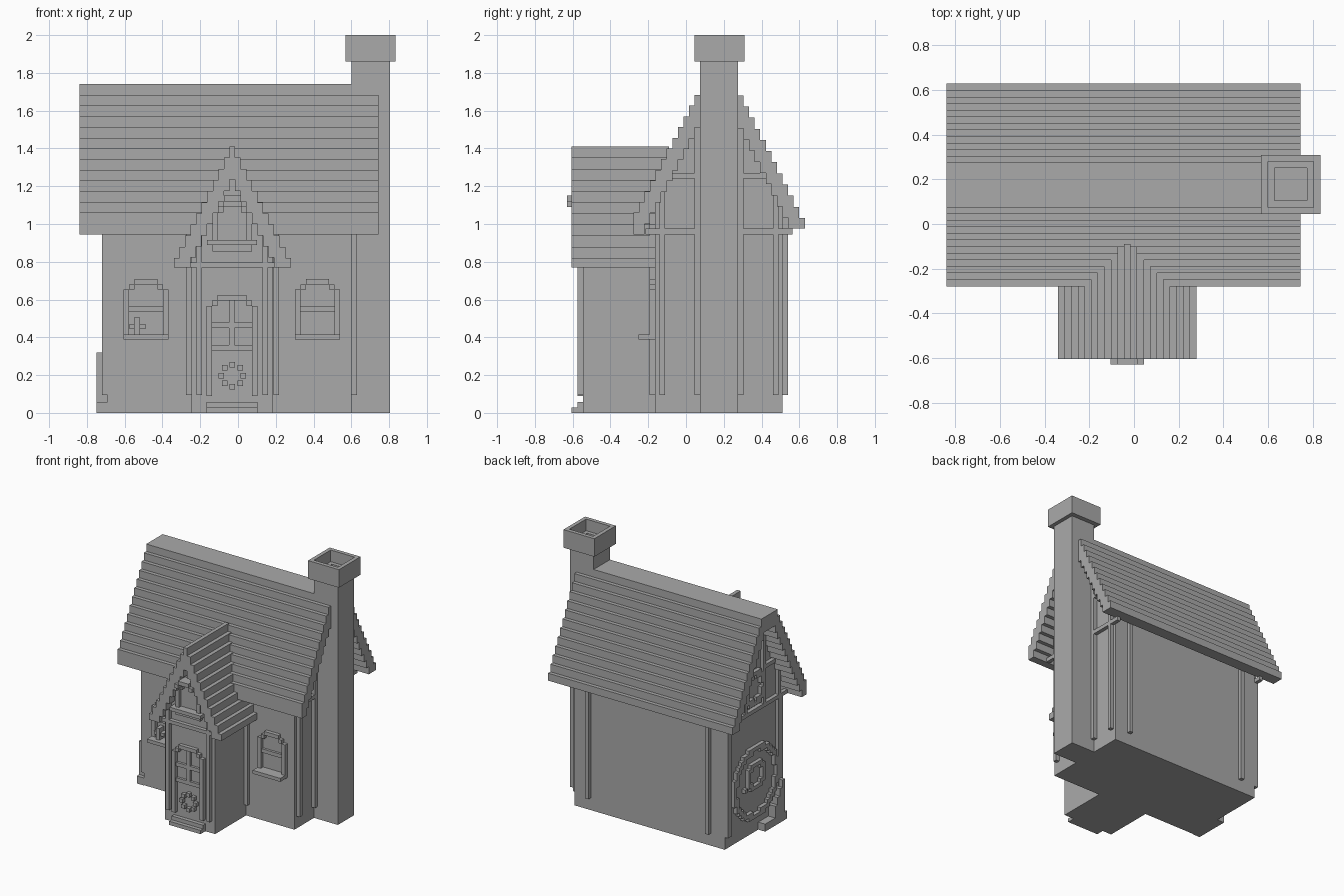
import bpy
import bmesh
import math

cube = bpy.data.objects.get("Cube")
if cube:
    bpy.data.objects.remove(cube, do_unlink=True)

stone = bpy.data.materials.new("plain grey")
stone.use_nodes = True
GREY = (0.4, 0.4, 0.4, 1)
stone.diffuse_color = GREY
stone.node_tree.nodes["Principled BSDF"].inputs["Base Color"].default_value = GREY

V = 0.029           # size of one small block
CY = 0.175          # ridge line of the main house
CX = -0.03          # centre line of the porch
LEFT, RIGHT = -0.69, 0.6
FRONT, BACK = -0.165, 0.51
PORCH = -0.545


def finish(name, bm):
    bmesh.ops.recalc_face_normals(bm, faces=bm.faces)
    mesh = bpy.data.meshes.new(name)
    bm.to_mesh(mesh)
    bm.free()
    mesh.materials.append(stone)
    obj = bpy.data.objects.new(name, mesh)
    bpy.context.collection.objects.link(obj)
    return obj


def blocks(name, boxes):
    """One object from boxes given as (x0, x1, y0, y1, z0, z1)."""
    bm = bmesh.new()
    for x0, x1, y0, y1, z0, z1 in boxes:
        verts = bmesh.ops.create_cube(bm, size=1)["verts"]
        bmesh.ops.scale(bm, vec=(x1 - x0, y1 - y0, z1 - z0), verts=verts)
        bmesh.ops.translate(bm, vec=((x0 + x1) / 2, (y0 + y1) / 2, (z0 + z1) / 2), verts=verts)
    return finish(name, bm)


def prism(name, pts, a, b, along_x):
    """Extrude a (side, z) outline from a to b."""
    bm = bmesh.new()
    place = (lambda s, z: (a, s, z)) if along_x else (lambda s, z: (s, a, z))
    face = bm.faces.new([bm.verts.new(place(s, z)) for s, z in pts])
    geo = bmesh.ops.extrude_face_region(bm, geom=[face])["geom"]
    move = (b - a, 0, 0) if along_x else (0, b - a, 0)
    bmesh.ops.translate(bm, vec=move, verts=[g for g in geo if isinstance(g, bmesh.types.BMVert)])
    return finish(name, bm)


def stairs(centre, side, half, top, run, drop, count):
    """Stepped slope from the ridge outwards."""
    pts = []
    for k in range(count + 1):
        s = centre + side * (half + run * k)
        pts += [(s, top - drop * k), (s, top - drop * (k + 1))]
    return pts


def roof_outline(centre, half, top, run, drops, count, eaves):
    """Closed shell outline, four blocks thick."""
    outer, inner = [], []
    for side, drop, eave in zip((-1, 1), drops, eaves):
        o = stairs(centre, side, half, top, run, drop, count)
        o[-1] = (o[-1][0], eave)
        i = stairs(centre, side, half - run, top - 4 * V, run, drop, count)
        i = [(s, max(z, eave)) for s, z in i]
        i[-1] = (i[-1][0], eave)
        # drop repeated points along the eave
        i = [p for n, p in enumerate(i) if n == 0 or p != i[n - 1]]
        outer.append(o)
        inner.append(i)
    return outer[0][::-1] + outer[1] + inner[1][::-1] + inner[0]


# main walls with stepped gables tucked under the roof
def gable_outline(centre, half, top, run, drop, low, left, right):
    l = [p for p in stairs(centre, -1, half, top, run, drop, 14) if p[0] > left + 0.002 and p[1] > low]
    r = [p for p in stairs(centre, 1, half, top, run, drop, 14) if p[0] < right - 0.002 and p[1] > low]
    return [(left, 0), (left, l[-1][1])] + l[::-1] + r + [(right, r[-1][1]), (right, 0)]


prism("house_walls", gable_outline(CY, 0.1, 1.65, 0.0295, 0.058, 0.9, FRONT, BACK), LEFT, RIGHT, True)
prism("porch_walls", gable_outline(CX, 0.015, 1.32, 0.0295, 0.059, 0.7, -0.245, 0.185), PORCH, -0.1, False)

# stepped roofs
prism("main_roof", roof_outline(CY, 0.1, 1.74, 0.0295, (0.0567, 0.059), 12, (0.945, 0.975)), -0.84, 0.745, True)
prism("porch_roof", roof_outline(CX, 0.015, 1.41, 0.0295, (0.059, 0.059), 10, (0.77, 0.77)), -0.605, -0.09, False)

# chimney with an open cap
blocks("chimney", [(0.6, 0.805, 0.075, 0.275, 0, 1.86)])
cap = [(0.57, 0.6, 0.045, 0.31, 1.86, 2), (0.805, 0.835, 0.045, 0.31, 1.86, 2),
       (0.6, 0.805, 0.045, 0.075, 1.86, 2), (0.6, 0.805, 0.28, 0.31, 1.86, 2)]
blocks("chimney_cap", cap)
blocks("chimney_lip", [(0.6, 0.805, 0.075, 0.105, 1.86, 1.91), (0.6, 0.805, 0.25, 0.28, 1.86, 1.91),
                       (0.6, 0.63, 0.105, 0.25, 1.86, 1.91), (0.775, 0.805, 0.105, 0.25, 1.86, 1.91)])

# timber posts and beams on both end walls
for label, x0 in (("left", LEFT - V), ("right", RIGHT)):
    x1 = x0 + V
    beams = []
    for m in (-1, 1):
        def beam(a, b, z0, z1):
            ya, yb = sorted((CY + m * a, CY + m * b))
            beams.append((x0, x1, ya, yb, z0, z1))
        beam(0.285, 0.315, 0.095, 1.2)
        low = 0.095 if label == "right" else 0.975
        beam(0.1, 0.13, low, 1.6)
        beam(0, 0.39, 0.945, 0.975)
        beam(0.13, 0.27, 1.24, 1.27)
    if label == "left":
        beams += [(x0, x1, y, y + V, 0.095, 0.945) for y in (FRONT, BACK - V)]
    blocks(label + "_end_timbers", beams)

# posts on the long walls
blocks("back_posts", [(x, x + V, BACK, BACK + V, 0.095, 1.18) for x in (-0.57, 0.46)])
blocks("front_posts", [(x, x + V, FRONT - V, FRONT, 0.095, 1) for x in (-0.274, 0.187)])
blocks("porch_timbers", [(x, x + V, PORCH - V, PORCH, 0.095, 1) for x in (-0.22, 0.13)]
       + [(-0.27, 0.21, PORCH - V, PORCH, 0.77, 0.797)])


def arch_frame(name, x0, x1, z0, z1, wall, bars=(), mullion=None):
    """Raised frame with a stepped arch on a front wall."""
    y0 = wall - V
    b = [(x0, x0 + V, y0, wall, z0, z1 - 2 * V), (x1 - V, x1, y0, wall, z0, z1 - 2 * V),
         (x0 + V, x0 + 2 * V, y0, wall, z1 - 2 * V, z1 - V),
         (x1 - 2 * V, x1 - V, y0, wall, z1 - 2 * V, z1 - V),
         (x0 + 2 * V, x1 - 2 * V, y0, wall, z1 - V, z1)]
    b += [(x0 + V, x1 - V, y0 + 0.01, wall, z, z + V) for z in bars]
    if mullion:
        mid = (x0 + x1) / 2
        b.append((mid - V / 2, mid + V / 2, y0 + 0.01, wall, mullion, z1 - V))
    return blocks(name, b)


# front windows with deep sills
for label, x0 in (("right", -0.605), ("left", 0.303)):
    x1 = x0 + 0.237
    arch_frame(label + "_window_frame", x0, x1, 0.415, 0.71, FRONT, bars=(0.535,))
    blocks(label + "_window_sill", [(x0, x1, FRONT - 3 * V, FRONT, 0.388, 0.415)])
blocks("window_flower", [(-0.55, -0.52, -0.22, FRONT, 0.415, 0.505), (-0.575, -0.49, -0.21, FRONT, 0.445, 0.47)])

# porch door, wreath and steps
arch_frame("door_frame", -0.167, 0.102, 0.09, 0.625, PORCH, bars=(0.33, 0.45), mullion=0.34)
wreath = []
for i in range(8):
    a = math.tau * i / 8
    x, z = CX + 0.058 * math.cos(a), 0.197 + 0.058 * math.sin(a)
    wreath.append((x - V / 2, x + V / 2, PORCH - V, PORCH, z - V / 2, z + V / 2))
blocks("door_wreath", wreath)
blocks("door_steps", [(-0.167, 0.102, -0.605, PORCH, 0, V), (-0.167, 0.102, -0.575, PORCH, V, 2 * V)])

# small window in the porch gable
arch_frame("gable_window_frame", -0.135, 0.075, 0.855, 1.12, PORCH)
blocks("gable_window_trim", [(-0.165, 0.1, -0.605, PORCH, 0.888, 0.915), (-0.135, 0.075, -0.57, PORCH, 0.855, 0.888),
                             (-0.075, 0.015, -0.63, PORCH, 1.12, 1.15),
                             (-0.105, -0.075, -0.63, PORCH, 1.09, 1.12),
                             (0.015, 0.045, -0.63, PORCH, 1.09, 1.12)])


def block_ring(name, cy, cz, inner, outer):
    """Ring of small blocks on the left end wall."""
    n = int(outer / V) + 1
    cells = []
    for i in range(-n, n + 1):
        for j in range(-n, n + 1):
            if inner < math.hypot(i * V, j * V) <= outer:
                y, z = cy + i * V, cz + j * V
                cells.append((LEFT - V, LEFT, y - V / 2, y + V / 2, z - V / 2, z + V / 2))
    return blocks(name, cells)


# round side door and round attic window
block_ring("round_door_frame", 0.155, 0.4, 0.235, 0.285)
block_ring("round_door_panel", 0.155, 0.45, 0.07, 0.105)
blocks("round_door_knob", [(LEFT - V, LEFT, 0.27, 0.3, 0.36, 0.39)])
block_ring("attic_window_frame", CY, 1.13, 0.09, 0.13)
blocks("side_step", [(-0.75, LEFT, -0.17, 0.1, 0, 2 * V)])
blocks("side_step_plant", [(-0.75, LEFT, -0.14 + V * k, -0.14 + V * (k + 1), 2 * V, 0.32 - 0.057 * k)
                           for k in range(4)])
